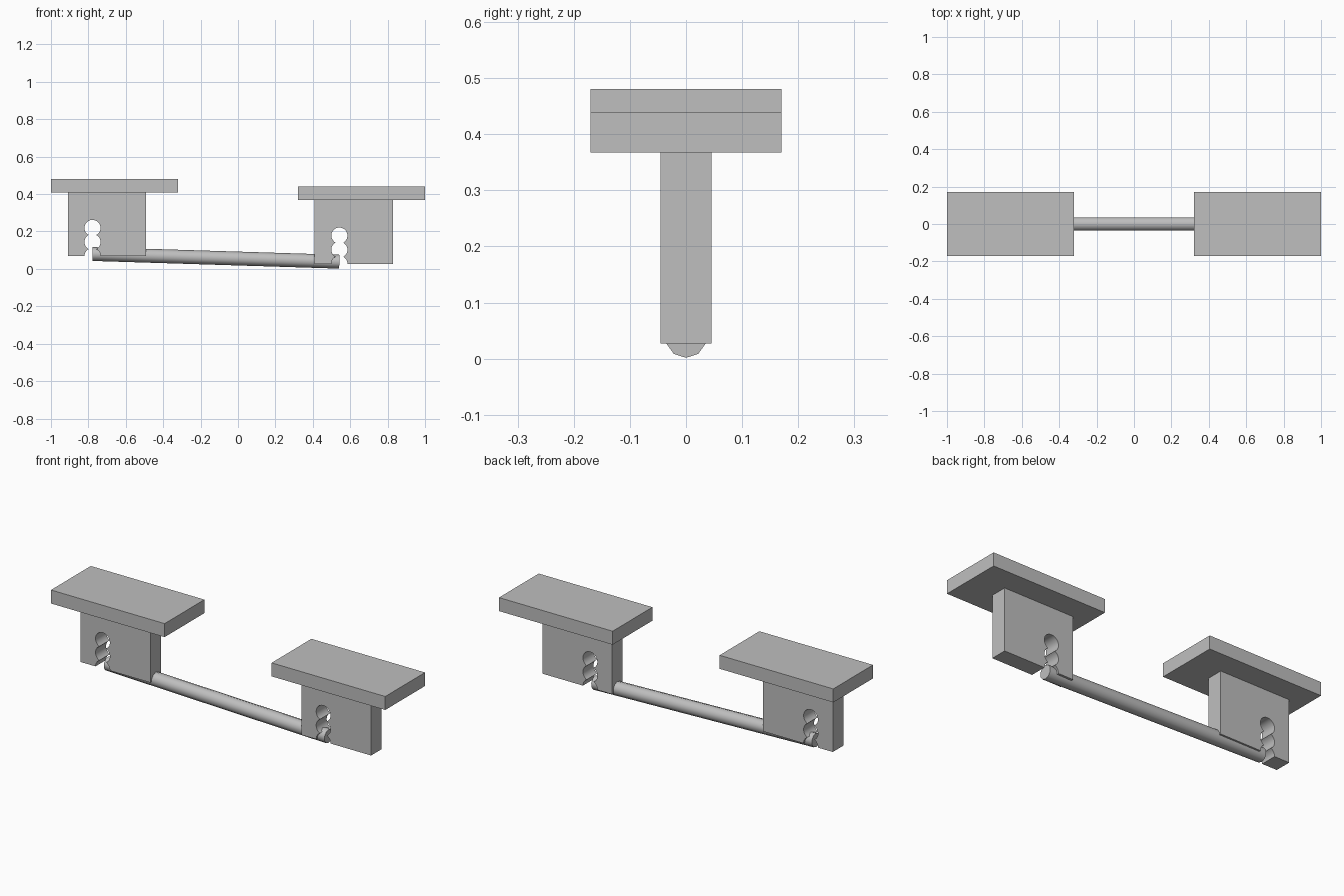
import bpy, bmesh
from math import pi, sin, cos, acos, atan2, hypot
from mathutils import Matrix, Vector

cube = bpy.data.objects.get("Cube")
if cube:
    bpy.data.objects.remove(cube, do_unlink=True)

grey = bpy.data.materials.new("mid_grey")
grey.use_nodes = True
colour = (0.52, 0.52, 0.52, 1)
grey.diffuse_color = colour
grey.node_tree.nodes["Principled BSDF"].inputs["Base Color"].default_value = colour


def finish(name, bm, smooth_angle=None):
    bmesh.ops.recalc_face_normals(bm, faces=bm.faces)
    mesh = bpy.data.meshes.new(name)
    bm.to_mesh(mesh)
    bm.free()
    mesh.materials.append(grey)
    obj = bpy.data.objects.new(name, mesh)
    bpy.context.collection.objects.link(obj)
    if smooth_angle:
        bpy.ops.object.select_all(action='DESELECT')
        obj.select_set(True)
        bpy.context.view_layer.objects.active = obj
        bpy.ops.object.shade_smooth_by_angle(angle=smooth_angle)
    return obj


def extrude_profile(name, points, half_depth, smooth_angle=None):
    """Extrude an x-z outline symmetrically along y."""
    bm = bmesh.new()
    face = bm.faces.new([bm.verts.new((x, -half_depth, z)) for x, z in points])
    side = bmesh.ops.extrude_face_region(bm, geom=[face])["geom"]
    bmesh.ops.translate(bm, vec=(0, 2 * half_depth, 0),
                        verts=[v for v in side if isinstance(v, bmesh.types.BMVert)])
    return finish(name, bm, smooth_angle)


def rect(x0, x1, z0, z1):
    return [(x0, z0), (x1, z0), (x1, z1), (x0, z1)]


# Stepped keyhole slot: three overlapping circles open at the bottom edge
HOLE_R, PITCH = 0.043, 0.0755
neck = acos(PITCH / 2 / HOLE_R)


def slot_outline(cx, bottom, steps=12):
    """Left edge of the slot upward, then the right edge downward."""
    left = []
    for i in range(3):
        start = pi / 2 if i == 0 else pi - neck
        end = 0 if i == 2 else neck
        cz = bottom + i * PITCH
        for k in range(steps + 1):
            if i and k == 0:
                continue  # neck point is shared with the circle below
            a = start + (end - start) * k / steps
            left.append((cx - HOLE_R * sin(a), cz + HOLE_R * cos(a)))
    right = [(2 * cx - x, z) for x, z in reversed(left[:-1])]
    return left + right


# Two identical T-shaped supports, the left-hand one slightly lower
STEP, DROP = 1.32, -0.041
for side, n in (("right", 0), ("left", 1)):
    x, z = -1 + n * STEP, 0.068 + n * DROP
    extrude_profile(side + "_top_plate", rect(x, x + 0.68, z + 0.34, z + 0.413), 0.17)
    web = [(x + 0.09, z)] + slot_outline(x + 0.222, z) + [
        (x + 0.508, z), (x + 0.508, z + 0.34), (x + 0.09, z + 0.34)]
    extrude_profile(side + "_slotted_web", web, 0.045, 0.6)

# Ten-sided connecting rod, sloping between the slots
bm = bmesh.new()
bmesh.ops.create_cone(bm, cap_ends=True, segments=10, radius1=0.037, radius2=0.037,
                      depth=hypot(STEP, DROP))
bmesh.ops.rotate(bm, verts=bm.verts, cent=(0, 0, 0), matrix=Matrix.Rotation(pi / 2, 3, 'Y'))
lowest = min(bm.verts, key=lambda v: v.co.z).co
bmesh.ops.rotate(bm, verts=bm.verts, cent=(0, 0, 0),
                 matrix=Matrix.Rotation(-atan2(lowest.y, -lowest.z), 3, 'X'))
bmesh.ops.rotate(bm, verts=bm.verts, cent=(0, 0, 0),
                 matrix=Matrix.Rotation(atan2(-DROP, STEP), 3, 'Y'))
bmesh.ops.translate(bm, verts=bm.verts, vec=Vector((-0.118, 0, 0.059)))
finish("connecting_rod", bm, 0.7)
